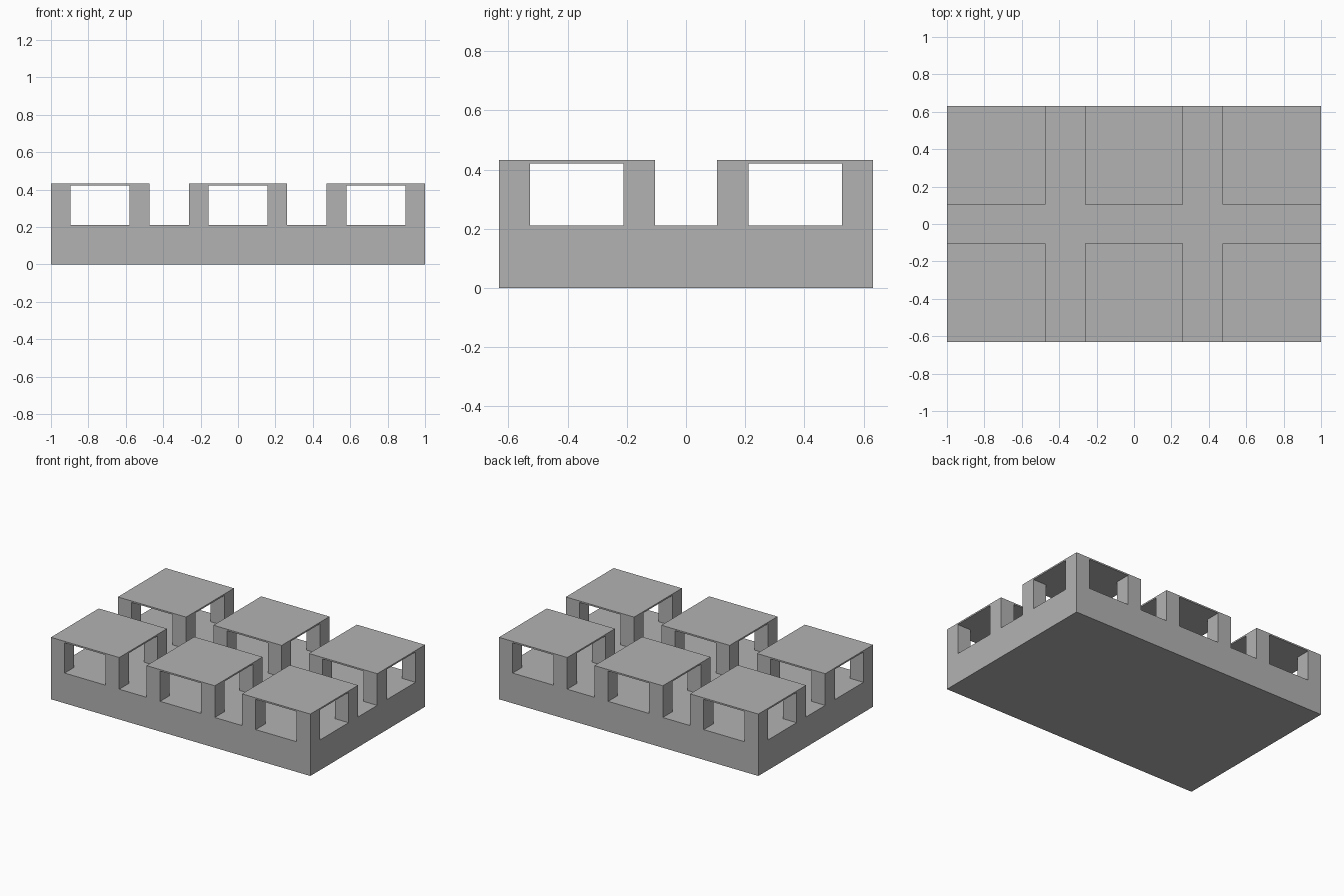
import bpy

if "Cube" in bpy.data.objects:
    bpy.data.objects.remove(bpy.data.objects["Cube"], do_unlink=True)

U = 2 / 19                      # layout module: post width
BASE_TOP, POST_TOP, ROOF_TOP = 2 * U, 4 * U, 4.1 * U

grey = bpy.data.materials.new("plain_grey")
grey.use_nodes = True
colour = (0.45, 0.45, 0.45, 1)
grey.diffuse_color = colour
grey.node_tree.nodes["Principled BSDF"].inputs["Base Color"].default_value = colour


def box(name, x, y, width, depth, bottom, top):
    bpy.ops.mesh.primitive_cube_add(size=1, location=(x, y, (bottom + top) / 2))
    part = bpy.context.object
    part.name = name
    part.scale = (width, depth, top - bottom)
    bpy.ops.object.transform_apply(location=False, rotation=False, scale=True)
    part.data.materials.append(grey)


# Solid base slab
box("base", 0, 0, 19 * U, 12 * U, 0, BASE_TOP)

# Six pavilions: thin square roof on four corner posts
for row, y in (("front", -3.5 * U), ("back", 3.5 * U)):
    for column, x in (("right", -7 * U), ("middle", 0), ("left", 7 * U)):
        place = f"{row}_{column}"
        box(f"{place}_roof", x, y, 5 * U, 5 * U, POST_TOP, ROOF_TOP)
        for sx in (-1, 1):
            for sy in (-1, 1):
                box(f"{place}_post", x + sx * 2 * U, y + sy * 2 * U, U, U, BASE_TOP, POST_TOP)
